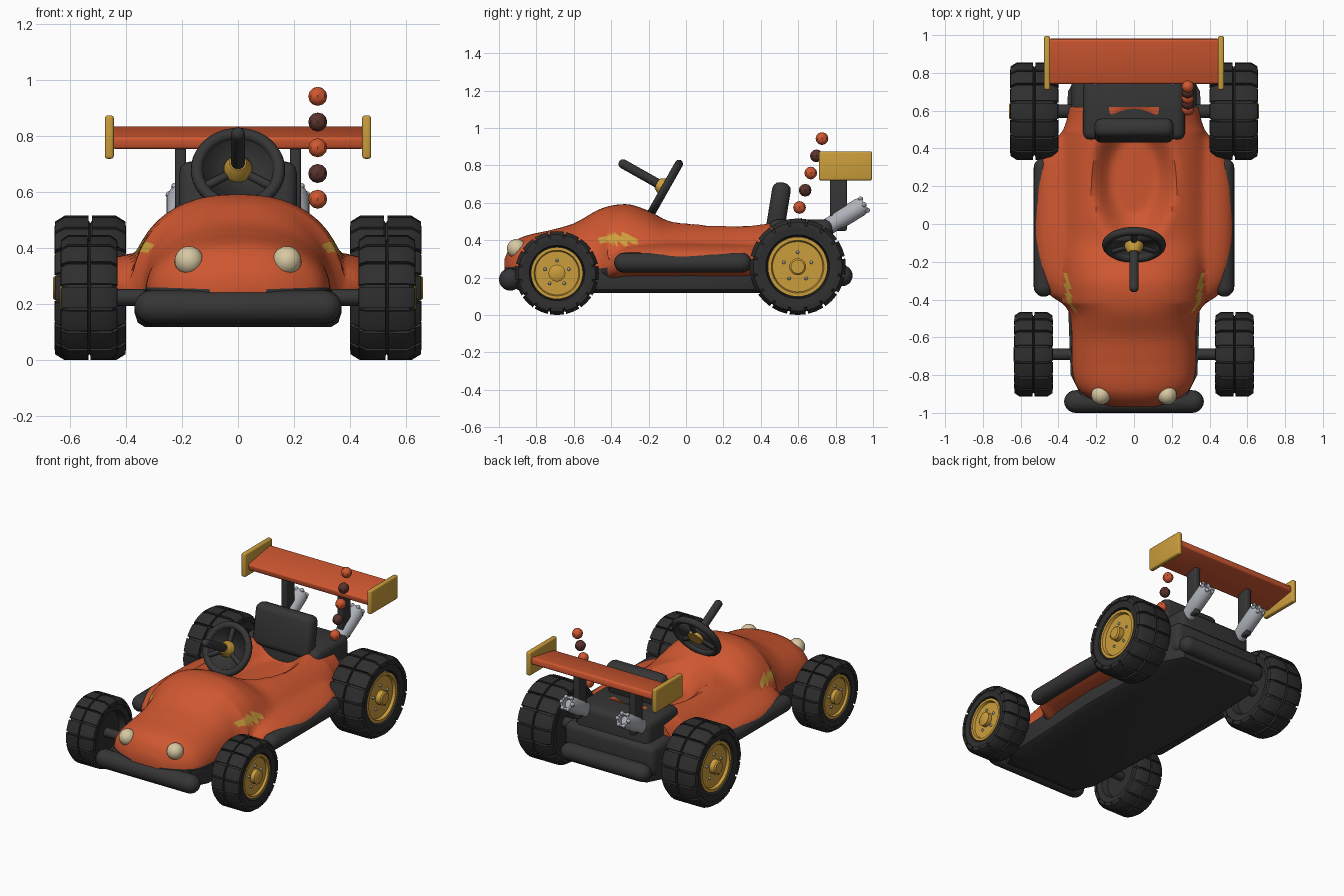
import bpy, bmesh, math
from mathutils import Vector, Matrix

cube = bpy.data.objects.get("Cube")
if cube:
    bpy.data.objects.remove(cube, do_unlink=True)


def material(name, r, g, b):
    m = bpy.data.materials.new(name)
    m.use_nodes = True
    m.diffuse_color = (r, g, b, 1)
    m.node_tree.nodes["Principled BSDF"].inputs["Base Color"].default_value = (r, g, b, 1)
    return m


ORANGE = material("orange paint", 0.62, 0.095, 0.03)
BLACK = material("dark plastic", 0.036, 0.036, 0.036)
RUBBER = material("tyre rubber", 0.028, 0.028, 0.028)
GOLD = material("gold paint", 0.6, 0.34, 0.045)
SILVER = material("silver metal", 0.43, 0.45, 0.49)
CREAM = material("cream lamp", 0.68, 0.58, 0.36)
MAROON = material("maroon", 0.1, 0.032, 0.026)
parts = []


def finish(name, bm, *mats):
    bmesh.ops.remove_doubles(bm, verts=bm.verts, dist=1e-5)
    bmesh.ops.recalc_face_normals(bm, faces=bm.faces)
    me = bpy.data.meshes.new(name)
    bm.to_mesh(me)
    bm.free()
    for m in mats:
        me.materials.append(m)
    ob = bpy.data.objects.new(name, me)
    bpy.context.collection.objects.link(ob)
    parts.append(ob)
    return ob


def loft(bm, rings, wrap=False):
    """Skin equal-length closed rings of points; cap the ends unless wrapped."""
    rows = [[bm.verts.new(p) for p in ring] for ring in rings]
    n = len(rows[0])
    for a, b in zip(rows, rows[1:] + rows[:1] if wrap else rows[1:]):
        for i in range(n):
            j = (i + 1) % n
            bm.faces.new((a[i], a[j], b[j], b[i]))
    if not wrap:
        bm.faces.new(rows[0])
        bm.faces.new(rows[-1])


def revolve(name, profile, origin, direction, mat, segs=32):
    """Turn (radius, along) points around a direction."""
    q = Vector(direction).to_track_quat('Z', 'Y')
    bm = bmesh.new()
    rings = []
    for r, a in profile:
        r = max(r, 1e-4)
        rings.append([Vector(origin) + q @ Vector((r * math.cos(t), r * math.sin(t), a))
                      for t in (math.tau * k / segs for k in range(segs))])
    loft(bm, rings)
    return finish(name, bm, mat)


def capsule(name, p, q, r, mat, segs=20, steps=5):
    d = Vector(q) - Vector(p)
    arc = [math.pi / 2 * k / steps for k in range(steps + 1)]
    prof = [(r * math.sin(t), r - r * math.cos(t)) for t in arc]
    prof += [(rad, d.length - a) for rad, a in reversed(prof)]
    return revolve(name, prof, p, d, mat, segs)


def ball(name, c, r, mat, segs=24, steps=12):
    prof = [(r * math.sin(math.pi * k / steps), -r * math.cos(math.pi * k / steps))
            for k in range(steps + 1)]
    return revolve(name, prof, c, (0, 0, 1), mat, segs)


def box(name, size, loc, mat, bevel, tilt=0.0):
    bm = bmesh.new()
    bmesh.ops.create_cube(bm, size=1, matrix=Matrix.Diagonal((*size, 1)))
    bmesh.ops.bevel(bm, geom=bm.edges[:], offset=bevel, segments=3, profile=0.5, affect='EDGES')
    bm.transform(Matrix.Translation(loc) @ Matrix.Rotation(tilt, 4, 'X'))
    return finish(name, bm, mat)


def curve(table, y):
    """Smooth interpolation through (y, value) points."""
    def slope(i):
        a, b = table[max(i - 1, 0)], table[min(i + 1, len(table) - 1)]
        return (b[1] - a[1]) / (b[0] - a[0])
    i = max(k for k in range(len(table) - 1) if k == 0 or table[k][0] <= y)
    (y0, v0), (y1, v1) = table[i], table[i + 1]
    d = y1 - y0
    t = min(max((y - y0) / d, 0), 1)
    return ((1 + 2 * t) * (1 - t) ** 2 * v0 + t * (1 - t) ** 2 * d * slope(i)
            + t * t * (3 - 2 * t) * v1 + t * t * (t - 1) * d * slope(i + 1))


# Body shell: nose, hump, side pods and cockpit hollow
WIDTH = [(-.97, .1), (-.94, .2), (-.88, .29), (-.78, .325), (-.5, .335), (-.43, .37), (-.37, .45),
         (-.2, .515), (.1, .525), (.3, .505), (.42, .44), (.5, .375), (.62, .34)]
CROWN = [(-.97, .3), (-.94, .365), (-.88, .415), (-.72, .455), (-.6, .49), (-.45, .57), (-.32, .592),
         (-.22, .565), (-.1, .51), (.05, .51), (.42, .515), (.62, .52)]
POD = [(-.97, .265), (-.5, .27), (-.38, .36), (-.2, .39), (.3, .39), (.62, .41)]
EDGE = [(-.97, .25), (-.45, .25), (-.3, .28), (.62, .28)]


def body_ring(y, top=56, low=20):
    w, crown, pod, edge = (curve(t, y) for t in (WIDTH, CROWN, POD, EDGE))
    wf = min(w, .38)
    ring = []
    for k in range(top + 1):
        x = w * math.cos(math.pi * k / top)
        dome = (crown - edge) * math.sqrt(max(0, 1 - (abs(x) / wf) ** 2.4))
        flank = (pod - edge) * math.sqrt(max(0, 1 - (abs(x) / w) ** 5))
        z = edge + (dome ** 5 + flank ** 5) ** .2
        s = min(max((1 - math.hypot(x / .24, (y - .25) / .4)) / .55, 0), 1)
        ring.append((x, y, z - .13 * s * s * (3 - 2 * s)))
    for k in range(1, low):
        c = math.cos(math.pi * k / low)
        ring.append((-w * c, y, edge - .085 * math.sqrt(1 - c ** 4)))
    return ring


bm = bmesh.new()
ROWS = 150
loft(bm, [body_ring(-.97 + 1.59 * k / ROWS) for k in range(ROWS + 1)])
for f in bm.faces:
    c = f.calc_center_median()
    u = (c.y + .36) / .115
    if c.y < -.42 and c.z < .255:
        f.material_index = 1
    elif abs(u) < 1 and abs(c.x) > .2 and abs(c.z - .405) < .027 * math.sqrt(1 - u * u):
        f.material_index = 2
finish("body_shell", bm, ORANGE, BLACK, GOLD)

# Floor pan
half = [(.27, -.93), (.335, -.8), (.35, -.4), (.37, 0), (.35, .7), (.28, .83)]
outline = half + [(-x, y) for x, y in reversed(half)]
bm = bmesh.new()
loft(bm, [[(x * s, y * s, z) for x, y in outline]
          for s, z in ((.9, .118), (.97, .135), (1, .17), (1, .25))])
finish("floor_pan", bm, BLACK)

# Bumpers, engine cover and seat
capsule("front_bumper", (-.37, -.94, .19), (.37, -.94, .19), .06, BLACK)
capsule("rear_bumper", (-.32, .835, .21), (.32, .835, .21), .056, BLACK)
box("engine_cover", (.54, .34, .32), (0, .615, .35), BLACK, .04)
box("engine_base", (.66, .25, .2), (0, .69, .28), BLACK, .04)
box("seat_back", (.42, .1, .27), (0, .495, .575), BLACK, .04, -.16)

# Steering wheel
hub = Vector((0, -.11, .68))
axis = Vector((0, -.87, .49)).normalized()
up = Vector((0, .49, .87)).normalized()
rim = [(.147 + .022 * math.cos(t), .022 * math.sin(t)) for t in (math.tau * k / 12 for k in range(13))]
revolve("steering_rim", rim, hub, axis, BLACK, 40)
for deg in (90, 210, 330):
    a = math.radians(deg)
    capsule("steering_spoke", hub, hub + .145 * (Vector((math.cos(a), 0, 0)) + up * math.sin(a)),
            .016, BLACK, 12)
revolve("steering_hub", [(0, -.02), (.05, -.02), (.05, .015), (.03, .05), (0, .05)], hub, axis, GOLD)
capsule("steering_column", hub, hub + axis * .285, .025, BLACK)


def wheel(prefix, side, y, x, R, h):
    c, out = Vector((side * x, y, R)), Vector((side, 0, 0))
    tyre = [(0, -.5), (.6, -.5), (.65, -.88), (.85, -.95), (.93, -.8), (.94, -.06), (.9, 0),
            (.94, .06), (.93, .8), (.85, .95), (.66, .9), (.63, .5), (0, .5)]
    revolve(prefix + "_tyre", [(r * R, a * h) for r, a in tyre], c, out, RUBBER, 48)
    # tread blocks, one row on each half of the tyre
    bm = bmesh.new()
    block = [(.05, .88), (.05, 1), (.72, 1), (.98, .92), (1, .82), (.8, .82)]
    for k in range(16):
        mid = math.tau * k / 16
        for row in (-1, 1):
            loft(bm, [[c + Vector((row * a * h, r * R * math.cos(t), r * R * math.sin(t)))
                       for a, r in block] for t in (mid - .17, mid, mid + .17)])
    finish(prefix + "_tread", bm, RUBBER)
    g = .62 * R
    disc = [(0, .72 * h), (.84 * g, .72 * h), (.88 * g, .86 * h), (g, .86 * h), (g, .4 * h), (0, .4 * h)]
    revolve(prefix + "_rim", disc, c, out, GOLD, 40)
    knob = [(0, .6 * h), (.045, .6 * h), (.045, .98 * h), (.036, 1.04 * h), (0, 1.04 * h)]
    revolve(prefix + "_hub", knob, c, out, GOLD, 24)
    for k in range(5):
        t = math.tau * k / 5 + math.pi / 2
        ball(prefix + "_bolt", c + Vector((side * .74 * h, .3 * R * math.cos(t), .3 * R * math.sin(t))),
             .009, SILVER, 8, 6)


# Paired parts
for side, label in ((1, "left"), (-1, "right")):
    wheel(label + "_front_wheel", side, -.69, .532, .224, .102)
    wheel(label + "_rear_wheel", side, .597, .528, .258, .128)
    capsule(label + "_side_bar", (side * .478, -.385, .28), (side * .478, .35, .28), .053, BLACK)
    ball(label + "_headlight", (side * .175, -.905, .355), .052, CREAM)
    box(label + "_wing_post", (.04, .09, .34), (side * .205, .815, .62), BLACK, .01)
    box(label + "_wing_end", (.032, .285, .155), (side * .46, .853, .797), GOLD, .01)
    # exhaust with a ring of small studs at the tip
    start, d = Vector((side * .205, .70, .436)), Vector((0, .85, .52)).normalized()
    pipe = [(0, 0), (.045, 0), (.045, .12), (.05, .14), (.05, .27), (.042, .3), (.03, .3), (.03, .26), (0, .26)]
    revolve(label + "_exhaust", pipe, start, d, SILVER, 24)
    across = d.cross(Vector((1, 0, 0)))
    for k in range(6):
        t = math.tau * k / 6
        ball(label + "_exhaust_stud",
             start + d * .295 + .04 * (Vector((math.cos(t), 0, 0)) + across * math.sin(t)), .014, SILVER, 8, 6)

# Axles and rear wing
capsule("front_axle", (-.5, -.69, .224), (.5, -.69, .224), .03, BLACK)
capsule("rear_axle", (-.5, .597, .258), (.5, .597, .258), .036, BLACK)
box("rear_wing", (.9, .24, .045), (0, .862, .795), ORANGE, .012, .17)

# Rising chain of beads
for k in range(5):
    ball("bead", (.285, .607 + .03 * k, .575 + .092 * k), .034, MAROON if k % 2 else ORANGE, 8, 6)

# Smooth shading with sharp edges kept
bpy.ops.object.select_all(action='DESELECT')
for ob in parts:
    ob.select_set(True)
bpy.context.view_layer.objects.active = parts[0]
bpy.ops.object.shade_smooth_by_angle(angle=math.radians(38))
